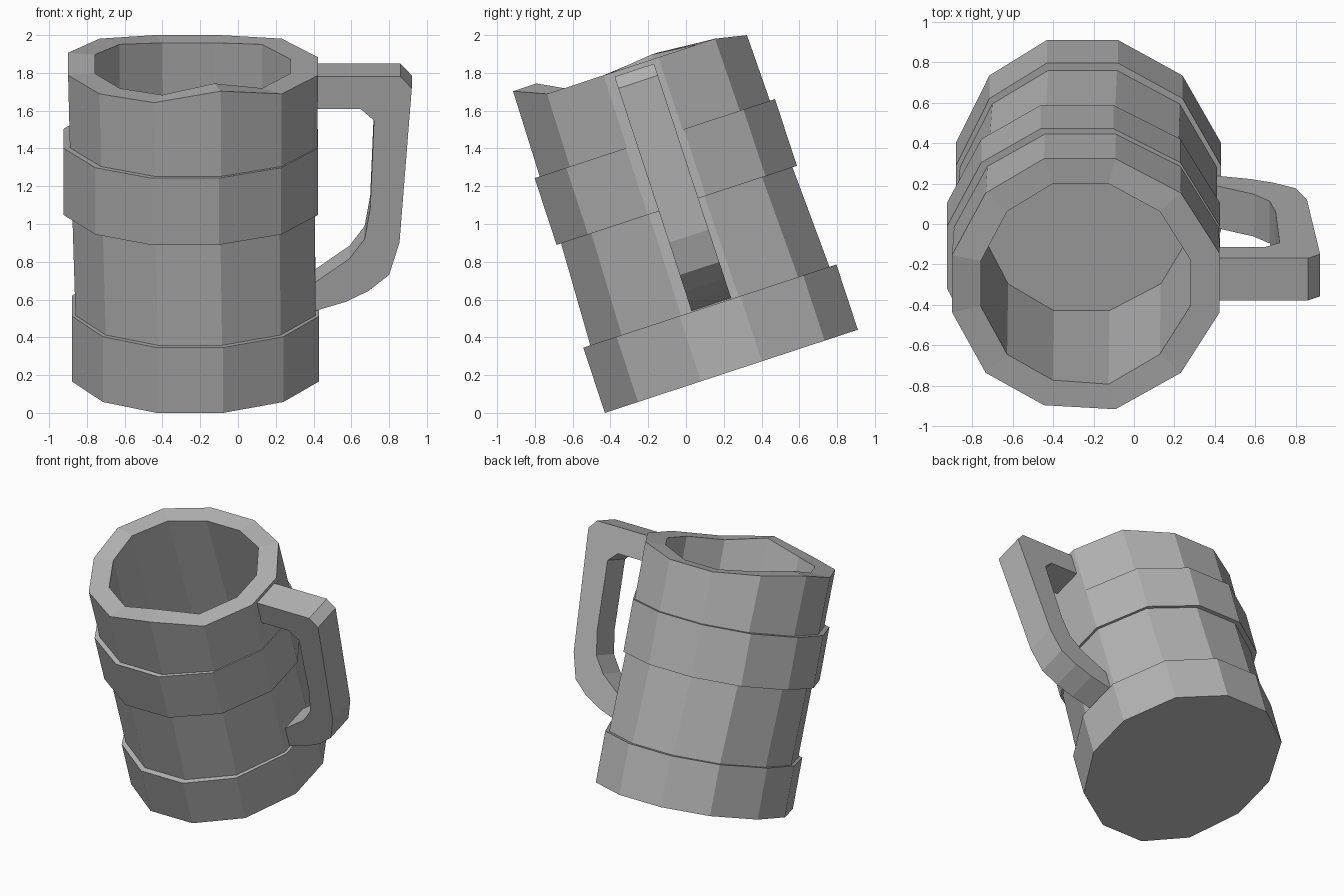
import bpy, bmesh, math
from mathutils import Matrix

if "Cube" in bpy.data.objects:
    bpy.data.objects.remove(bpy.data.objects["Cube"])

# Mug axis is tilted forward: everything is built upright, then tilted
TILT = Matrix.Translation((0, 0.24, 0.22)) @ Matrix.Rotation(math.radians(18.2), 4, 'X')

grey = bpy.data.materials.new("plain grey")
grey.diffuse_color = (0.45, 0.45, 0.45, 1)
grey.use_nodes = True
grey.node_tree.nodes["Principled BSDF"].inputs["Base Color"].default_value = grey.diffuse_color

# Twelve-sided cross-section, front half mirrored to the back
FRONT = [(-.655, -.17), (-.49, -.52), (-.205, -.705), (.145, -.705), (.465, -.52), (.655, -.17)]
SECTION = FRONT + [(x, -y) for x, y in reversed(FRONT)]

# Uneven rim heights, in the same order as the section
RIM = [1.70, 1.70, 1.706, 1.77, 1.70, 1.70, 1.70, 1.70, 1.665, 1.665, 1.70, 1.725]


def ring(cx, sx, sy, h):
    hs = h if isinstance(h, list) else [h] * 12
    return [(cx + x * sx, y * sy, z) for (x, y), z in zip(SECTION, hs)]


def finish(name, bm):
    bm.transform(TILT)
    bmesh.ops.recalc_face_normals(bm, faces=bm.faces)
    me = bpy.data.meshes.new(name)
    bm.to_mesh(me)
    bm.free()
    me.materials.append(grey)
    ob = bpy.data.objects.new(name, me)
    bpy.context.collection.objects.link(ob)
    return ob


def loft(name, rings, closed=False):
    bm = bmesh.new()
    loops = [[bm.verts.new(p) for p in r] for r in rings]
    pairs = list(zip(loops, loops[1:]))
    if closed:
        pairs.append((loops[-1], loops[0]))
    else:
        bm.faces.new(loops[0])
        bm.faces.new(loops[-1])
    for a, b in pairs:
        for i in range(12):
            j = (i + 1) % 12
            bm.faces.new((a[i], a[j], b[j], b[i]))
    return finish(name, bm)


# Hollow body: outer wall, rim, inner wall, floor
loft("mug_body", [
    ring(-.225, .97, .945, .02),
    ring(-.225, .97, .945, .364),
    ring(-.235, .98, .915, .92),
    ring(-.235, 1.0, .91, 1.30),
    ring(-.238, 1.01, .90, RIM),
    ring(-.24, .79, .715, RIM),
    ring(-.235, .79, .75, .53)])

# Solid base band
loft("base_band", [ring(-.225, 1, 1, 0), ring(-.225, 1, 1, .364)])

# Raised middle band
loft("middle_band", [
    ring(-.25, 1.03, .95, .925), ring(-.25, 1.03, .95, 1.297),
    ring(-.24, .95, .87, 1.297), ring(-.24, .95, .87, .925)], closed=True)

# Handle: outer and inner outline (x, height), given width across
OUTER = [(.36, .355), (.41, .37), (.57, .42), (.69, .48), (.80, .57), (.855, .75), (.92, 1.61), (.86, 1.675), (.36, 1.675)]
INNER = [(.36, .50), (.41, .53), (.52, .61), (.59, .66), (.67, .77), (.70, .94), (.72, 1.43), (.65, 1.495), (.36, 1.495)]
bm = bmesh.new()
rows = [[bm.verts.new((x, y, h)) for x, h in line]
        for line, y in ((OUTER, -.10), (OUTER, .12), (INNER, .12), (INNER, -.10))]
for k in range(4):
    a, b = rows[k], rows[(k + 1) % 4]
    for i in range(len(a) - 1):
        bm.faces.new((a[i], a[i + 1], b[i + 1], b[i]))
for e in (0, -1):
    bm.faces.new([r[e] for r in rows])
finish("handle", bm)
